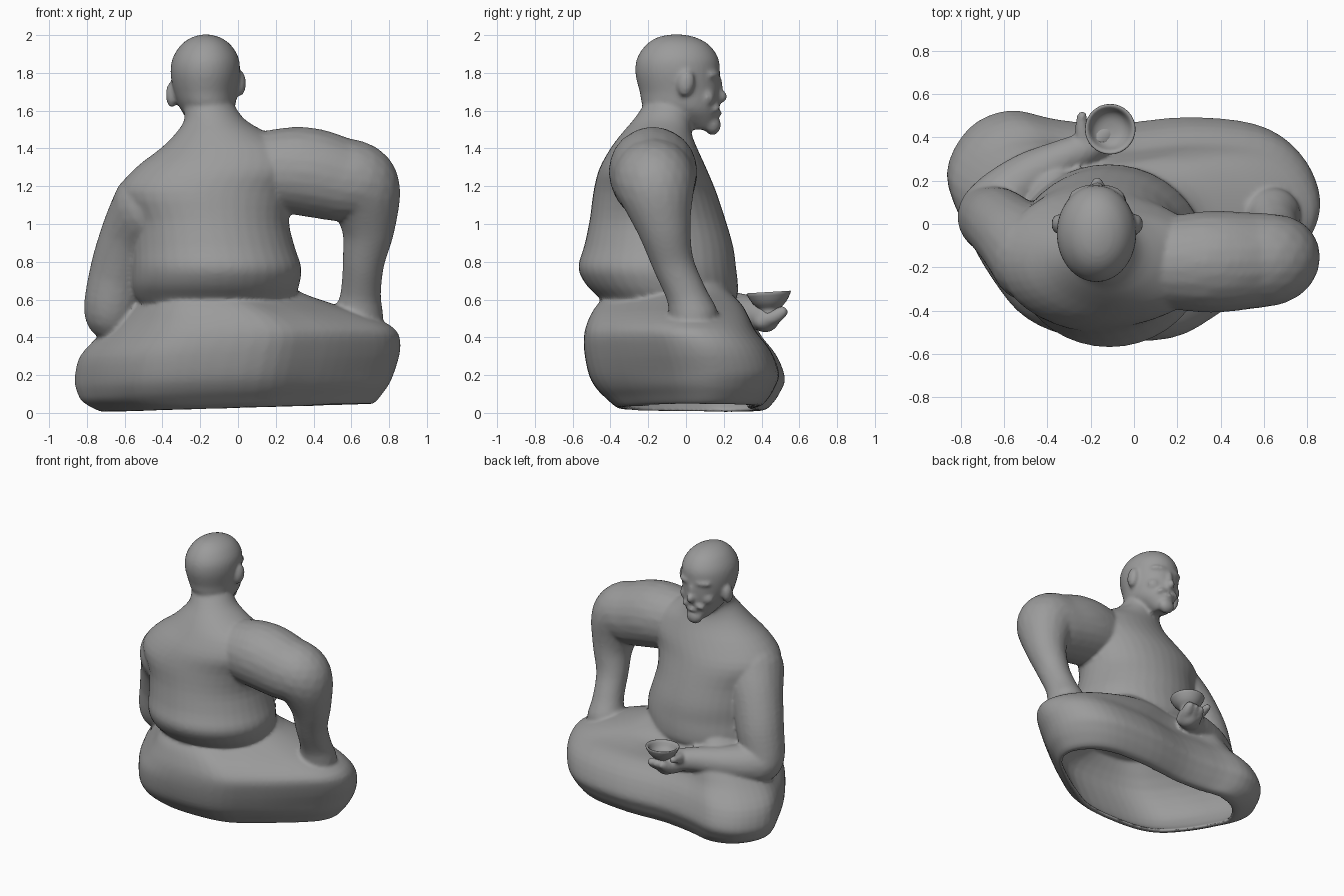
import bpy, bmesh, math
from mathutils import Vector, Matrix

cube = bpy.data.objects.get("Cube")
if cube:
    bpy.data.objects.remove(cube, do_unlink=True)

grey = bpy.data.materials.new("plain_grey")
grey.use_nodes = True
GREY = (0.33, 0.33, 0.33, 1)
grey.diffuse_color = GREY
grey.node_tree.nodes["Principled BSDF"].inputs["Base Color"].default_value = GREY


def spline(points, steps, closed=False):
    """Catmull-Rom resampling of points with any number of components."""
    n, out = len(points), []
    for i in range(n if closed else n - 1):
        pick = (lambda k: points[k % n]) if closed else (lambda k: points[min(max(k, 0), n - 1)])
        a, b, c, d = (pick(i + k) for k in (-1, 0, 1, 2))
        for s in range(steps):
            t = s / steps
            out.append([q + t * (r - p) / 2 + t * t * (2 * p - 5 * q + 4 * r - s2) / 2
                        + t ** 3 * (3 * q - p - 3 * r + s2) / 2
                        for p, q, r, s2 in zip(a, b, c, d)])
    return out if closed else out + [list(points[-1])]


def loft(bm, rings, outline, steps=4, tilt=0):
    """Stack copies of a unit outline, each ring given as z, x0, x1, y0, y1."""
    loops = []
    for z, x0, x1, y0, y1 in spline(rings, steps):
        loop = []
        for u, v in outline:
            x = x0 + (x1 - x0) * u
            loop.append(bm.verts.new((x, y0 + (y1 - y0) * v, z + tilt * x)))
        loops.append(loop)
    n = len(outline)
    for a, b in zip(loops, loops[1:]):
        for i in range(n):
            bm.faces.new((a[i], a[(i + 1) % n], b[(i + 1) % n], b[i]))
    bm.faces.new(loops[0][::-1])
    bm.faces.new(loops[-1])


def blob(bm, centre, size, turn=0, axis='Z'):
    m = (Matrix.Translation(centre) @ Matrix.Rotation(turn, 4, axis)
         @ Matrix.Diagonal((*size, 1)))
    bmesh.ops.create_icosphere(bm, subdivisions=3, radius=1, matrix=m)


def limb(bm, path, steps=7):
    """Chain of overlapping balls, each point given as x, y, z, radius."""
    for x, y, z, r in spline(path, steps):
        blob(bm, (x, y, z), (r, r, r))


def finish(name, bm, voxel=0, smooth=0):
    bmesh.ops.recalc_face_normals(bm, faces=bm.faces)
    mesh = bpy.data.meshes.new(name)
    bm.to_mesh(mesh)
    bm.free()
    mesh.materials.append(grey)
    mesh.shade_smooth()
    ob = bpy.data.objects.new(name, mesh)
    bpy.context.collection.objects.link(ob)
    if voxel:
        mod = ob.modifiers.new("blend", 'REMESH')
        mod.mode, mod.voxel_size, mod.use_smooth_shade = 'VOXEL', voxel, True
        mod = ob.modifiers.new("soften", 'SMOOTH')
        mod.factor, mod.iterations = 0.5, smooth
    return ob


ROUND = [(0.5 + 0.5 * math.cos(a), 0.5 + 0.5 * math.sin(a))
         for a in (math.tau * i / 40 for i in range(40))]

# Unit outline of the crossed legs, wide at the knees and narrow behind
LEGS = spline([(.35, .02), (.58, .02), (.73, .15), (.87, .32), (.97, .48), (1, .65), (.95, .83),
               (.84, .94), (.65, .97), (.45, .94), (.3, .96), (.17, 1), (.06, .92),
               (0, .72), (.05, .48), (.12, .27), (.21, .1)], 4, True)

# Crossed legs as a thin-walled shell, open underneath
body = bmesh.new()
loft(body, [(.58, -.47, .32, -.4, .22), (.4, -.69, .74, -.49, .33), (.22, -.8, .775, -.465, .465),
            (.1, -.75, .72, -.41, .42), (.035, -.69, .68, -.33, .36),
            (.03, -.73, .72, -.37, .42), (.08, -.82, .765, -.43, .47),
            (.13, -.85, .8, -.48, .5), (.2, -.865, .83, -.52, .525), (.32, -.84, .86, -.545, .48),
            (.42, -.75, .83, -.545, .4), (.5, -.67, .68, -.52, .36), (.57, -.6, .48, -.48, .32),
            (.63, -.53, .33, -.42, .26), (.7, -.45, .25, -.35, .2)], LEGS, 3, 0.03)

# Torso with a roll above the waist, narrowing into the neck
loft(body, [(.56, -.5, .26, -.42, .23), (.61, -.54, .3, -.46, .27), (.68, -.56, .325, -.53, .275),
            (.77, -.56, .335, -.57, .265), (.88, -.56, .3, -.54, .25), (1.02, -.57, .27, -.51, .21),
            (1.17, -.63, .3, -.49, .16), (1.29, -.55, .36, -.46, .11), (1.4, -.41, .3, -.4, .06),
            (1.48, -.33, .16, -.34, .03), (1.55, -.285, .04, -.28, .03),
            (1.63, -.29, -.02, -.225, .05), (1.7, -.27, -.06, -.2, .05)], ROUND, 3)

# Raised arm, propped on the thigh
limb(body, [(.08, -.18, 1.28, .2), (.33, -.175, 1.28, .235), (.52, -.17, 1.24, .225),
            (.65, -.16, 1.2, .205), (.69, -.12, 1.0, .145), (.665, -.07, .8, .112),
            (.65, .0, .63, .108), (.64, .04, .51, .13)])
limb(body, [(.62, .05, .5, .1), (.54, .07, .52, .06), (.48, .08, .52, .045)])

# Lowered arm, bent forward
limb(body, [(-.45, -.15, 1.08, .22), (-.54, -.07, .95, .185), (-.62, .0, .75, .165),
            (-.665, .04, .54, .15), (-.6, .12, .52, .14), (-.48, .22, .53, .115),
            (-.33, .3, .54, .09), (-.22, .35, .53, .08), (-.13, .42, .5, .075)])

# Fingers curled beneath the cup, and the thumb
for dx in (-.07, -.025, .02):
    limb(body, [(-.12 + dx, .4, .485, .045), (-.1 + dx, .47, .51, .04), (-.09 + dx, .51, .535, .03)], 5)
limb(body, [(-.22, .36, .56, .045), (-.24, .43, .575, .035), (-.24, .5, .59, .024)], 5)

# Head with jaw
loft(body, [(1.50, -.22, -.12, .02, .15), (1.54, -.26, -.08, -.06, .165),
            (1.61, -.305, -.02, -.215, .175), (1.7, -.34, -.005, -.245, .18),
            (1.8, -.357, .01, -.268, .18), (1.88, -.345, .003, -.258, .17),
            (1.95, -.3, -.04, -.21, .12), (1.99, -.24, -.1, -.145, .045),
            (2.004, -.18, -.16, -.07, -.03)], ROUND)

# Nose, chin tuft and lips
CX = -.17
blob(body, (CX, .185, 1.675), (.03, .032, .035))
blob(body, (CX, .17, 1.725), (.024, .025, .06))
blob(body, (CX, .14, 1.525), (.06, .045, .055))
blob(body, (CX, .165, 1.585), (.045, .025, .018))

# Ears, brows, moustache and cheeks; the head leans, so one ear sits lower
for side in (-1, 1):
    blob(body, (CX + side * .18, .0, 1.715 + side * .03), (.032, .045, .07), -.15, 'X')
    blob(body, (CX + side * .07, .148, 1.79), (.065, .028, .02), side * -.35)
    blob(body, (CX + side * .045, .155, 1.62), (.05, .027, .02), side * .35, 'Y')
    blob(body, (CX + side * .08, .11, 1.67), (.055, .045, .05))
finish("body", body, 0.0125, 5)

# Shallow drinking cup on a small foot, slightly tipped
cup = bmesh.new()
profile = [(0, .0), (.05, .0), (.055, .03), (.09, .065), (.117, .115),
           (.1, .115), (.078, .075), (.045, .055), (0, .05)]
verts = [cup.verts.new((r, 0, z)) for r, z in spline(profile, 3)]
edges = [cup.edges.new(pair) for pair in zip(verts, verts[1:])]
bmesh.ops.spin(cup, geom=verts + edges, cent=(0, 0, 0), axis=(0, 0, 1),
               angle=math.tau, steps=32)
bmesh.ops.remove_doubles(cup, verts=cup.verts, dist=0.0005)
cup_ob = finish("cup", cup)
cup_ob.location = Vector((-.11, .445, .52))
cup_ob.rotation_euler = (.06, 0, 0)
